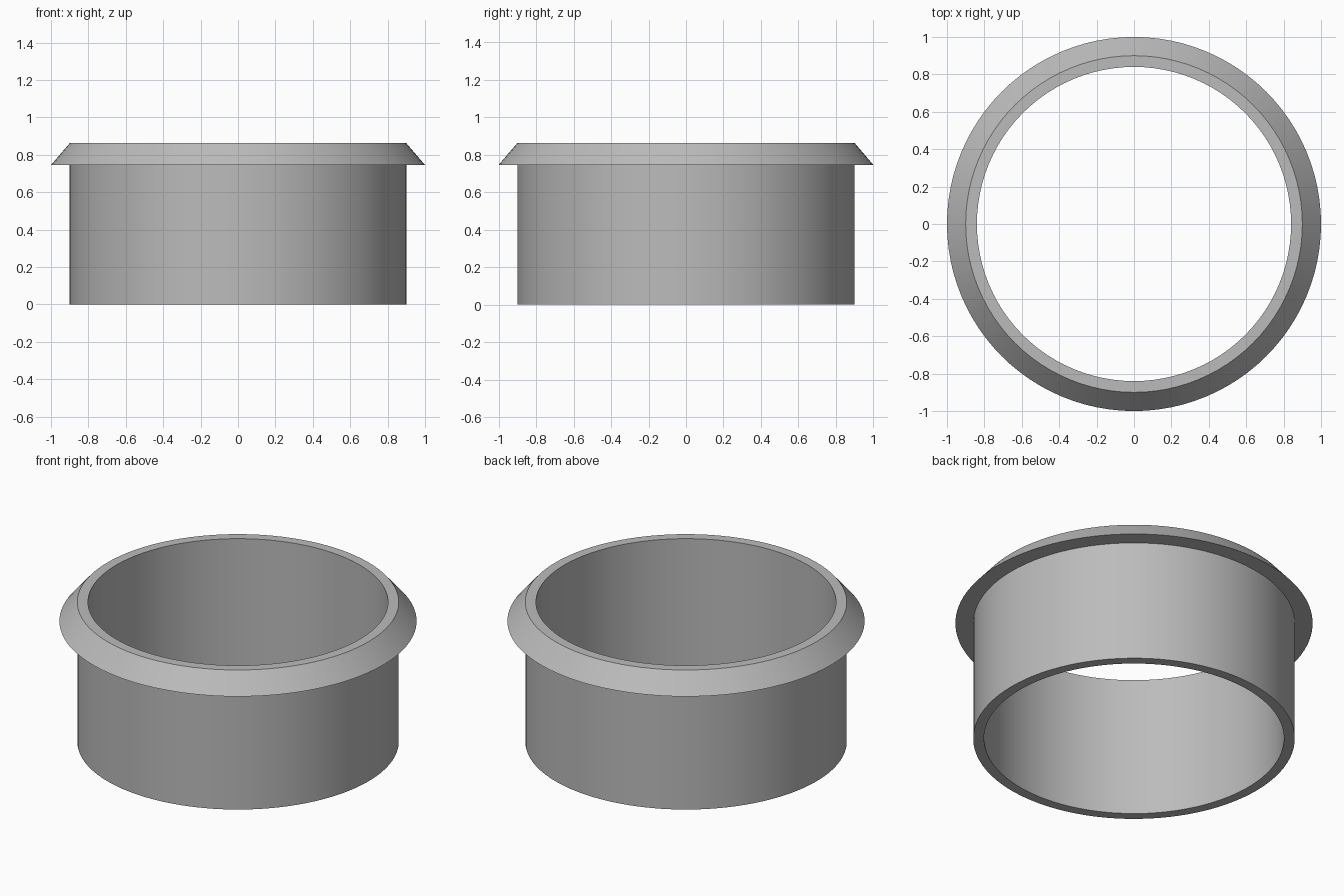
import bpy
import bmesh
import math

SEGMENTS = 96

cube = bpy.data.objects.get("Cube")
if cube:
    bpy.data.objects.remove(cube, do_unlink=True)

# Plain grey material
GREY = (0.5, 0.5, 0.5, 1.0)
grey = bpy.data.materials.new("plain_grey")
grey.use_nodes = True
grey.diffuse_color = GREY
grey.node_tree.nodes["Principled BSDF"].inputs["Base Color"].default_value = GREY


def lathe(name, profile):
    """Revolve a closed (radius, height) profile around the z axis."""
    bm = bmesh.new()
    rings = []
    for i in range(SEGMENTS):
        a = 2 * math.pi * i / SEGMENTS
        rings.append([bm.verts.new((r * math.cos(a), r * math.sin(a), z))
                      for r, z in profile])
    count = len(profile)
    for i, ring in enumerate(rings):
        following = rings[(i + 1) % SEGMENTS]
        for j in range(count):
            k = (j + 1) % count
            bm.faces.new((ring[j], following[j], following[k], ring[k]))
    bmesh.ops.recalc_face_normals(bm, faces=bm.faces)
    mesh = bpy.data.meshes.new(name)
    bm.to_mesh(mesh)
    bm.free()
    mesh.materials.append(grey)
    obj = bpy.data.objects.new(name, mesh)
    bpy.context.collection.objects.link(obj)
    bpy.ops.object.select_all(action='DESELECT')
    obj.select_set(True)
    bpy.context.view_layer.objects.active = obj
    bpy.ops.object.shade_smooth_by_angle(angle=math.radians(30))
    return obj


# Open sleeve with a bevelled flange around its top rim
INNER, OUTER, FLANGE = 0.84, 0.9, 1.0
FLANGE_BASE, TOP = 0.745, 0.862
lathe("flanged_sleeve", [
    (INNER, 0), (OUTER, 0), (OUTER, FLANGE_BASE),
    (FLANGE, FLANGE_BASE), (OUTER, TOP), (INNER, TOP),
])
